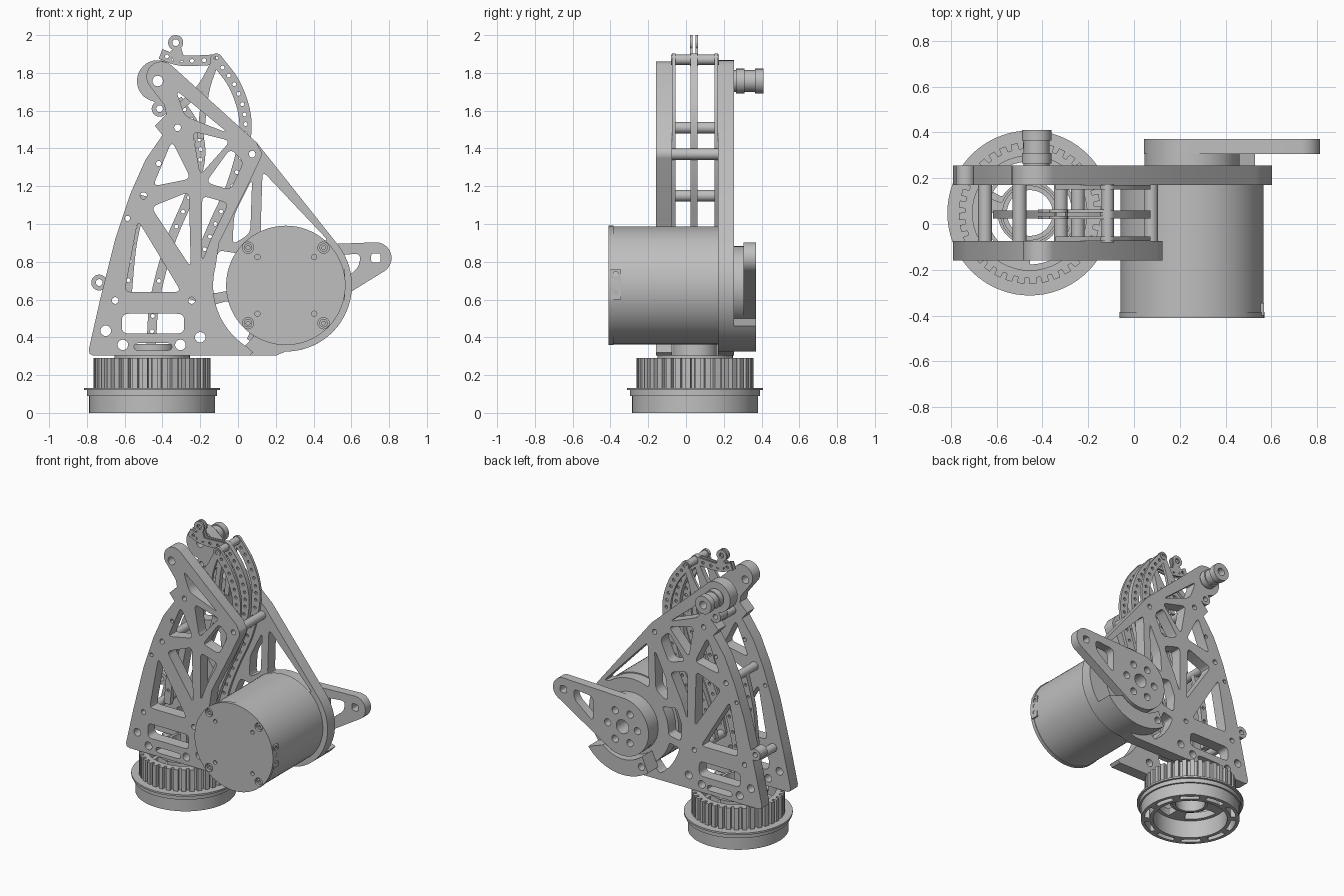
import bpy, bmesh, math
from mathutils import Vector, Matrix

if "Cube" in bpy.data.objects:
    bpy.data.objects.remove(bpy.data.objects["Cube"], do_unlink=True)

grey = bpy.data.materials.new("machined_grey")
grey.use_nodes = True
GREY = (0.52, 0.52, 0.52, 1)
grey.diffuse_color = GREY
grey.node_tree.nodes["Principled BSDF"].inputs["Base Color"].default_value = GREY


# ---- 2D shape helpers ----
def arc(c, r, a0=0, a1=360, n=32):
    full = abs(a1 - a0) == 360
    steps = n if full else n - 1
    return [(c[0] + r * math.cos(math.radians(a0 + (a1 - a0) * i / steps)),
             c[1] + r * math.sin(math.radians(a0 + (a1 - a0) * i / steps))) for i in range(n)]


def rounded(pts, r=0.035, n=5):
    out = []
    for i, p in enumerate(pts):
        p, a, b = Vector(p), Vector(pts[i - 1]), Vector(pts[(i + 1) % len(pts)])
        s = p + (a - p).normalized() * min(r, (a - p).length * 0.45)
        e = p + (b - p).normalized() * min(r, (b - p).length * 0.45)
        for k in range(n):
            t = k / (n - 1)
            out.append(tuple(s * (1 - t) ** 2 + p * 2 * t * (1 - t) + e * t * t))
    return out


def smooth_path(pts, n=6):
    v = [Vector(p) for p in pts]
    v = [2 * v[0] - v[1]] + v + [2 * v[-1] - v[-2]]
    out = []
    for a, b, c, d in zip(v, v[1:], v[2:], v[3:]):
        for k in range(n):
            t = k / n
            out.append(0.5 * (2 * b + (c - a) * t + (2 * a - 5 * b + 4 * c - d) * t * t
                              + (3 * b - a - 3 * c + d) * t ** 3))
    return out + [v[-2]]


def hull(c0, r0, c1, r1):
    d = Vector(c1) - Vector(c0)
    base = math.degrees(math.atan2(d.y, d.x))
    k = math.degrees(math.acos((r0 - r1) / d.length))
    return arc(c0, r0, base + k, base + 360 - k, 40) + arc(c1, r1, base - k, base + k, 24)


def extrude(name, outline, holes, lo, hi, axis="Y", origin=(0, 0)):
    """Extrude a profile with holes along Y (profile in x,z) or Z (profile in x,y)."""
    cu = bpy.data.curves.new(name, "CURVE")
    cu.dimensions, cu.fill_mode, cu.extrude = "2D", "BOTH", (hi - lo) / 2
    for loop in [outline] + list(holes):
        sp = cu.splines.new("POLY")
        sp.points.add(len(loop) - 1)
        for q, p in zip(sp.points, loop):
            q.co = (p[0], p[1], 0, 1)
        sp.use_cyclic_u = True
    tmp = bpy.data.objects.new(name + "_profile", cu)
    bpy.context.collection.objects.link(tmp)
    bpy.context.view_layer.update()
    me = bpy.data.meshes.new_from_object(tmp.evaluated_get(bpy.context.evaluated_depsgraph_get()))
    bpy.data.objects.remove(tmp, do_unlink=True)
    mid = (lo + hi) / 2
    if axis == "Y":
        me.transform(Matrix.Translation((0, mid, 0)) @ Matrix.Rotation(math.pi / 2, 4, "X"))
    else:
        me.transform(Matrix.Translation((origin[0], origin[1], mid)))
    bm = bmesh.new()
    bm.from_mesh(me)
    bmesh.ops.remove_doubles(bm, verts=bm.verts, dist=1e-5)
    bmesh.ops.recalc_face_normals(bm, faces=bm.faces)
    bm.to_mesh(me)
    bm.free()
    me.materials.clear()
    me.materials.append(grey)
    ob = bpy.data.objects.new(name, me)
    bpy.context.collection.objects.link(ob)
    bpy.ops.object.select_all(action="DESELECT")
    ob.select_set(True)
    bpy.context.view_layer.objects.active = ob
    bpy.ops.object.shade_smooth_by_angle(angle=math.radians(30))
    return ob


def tube(name, c, r, hole, lo, hi):
    return extrude(name, arc(c, r), [arc(c, hole, n=20)], lo, hi)


# ---- side plates ----
MOTOR, PIVOT = (0.253, 0.675), (-0.425, 1.757)
RODS = [(-0.32, 1.51), (0.075, 1.37), (-0.5, 1.15), (-0.65, 0.595), (-0.245, 0.595)]
left_edge = [(-0.765, 0.303), (-0.785, 0.312), (-0.79, 0.335), (-0.73, 0.6), (-0.65, 0.92), (-0.57, 1.16),
             (-0.49, 1.34), (-0.4, 1.47), (-0.44, 1.52), (-0.38, 1.58), (-0.39, 1.63)]
windows = [rounded(w) for w in (
    [(-0.33, 1.71), (-0.05, 1.48), (-0.28, 1.57)],
    [(-0.24, 1.49), (-0.04, 1.44), (-0.2, 1.26)],
    [(-0.17, 1.22), (-0.04, 1.4), (0.03, 1.33), (-0.04, 1.18)],
    [(-0.35, 1.44), (-0.25, 1.24), (-0.45, 1.2)],
    [(-0.46, 1.09), (-0.26, 1.17), (-0.25, 0.77)],
    [(-0.53, 1.02), (-0.3, 0.64), (-0.6, 0.64)],
    [(-0.19, 1.15), (-0.05, 1.11), (-0.14, 0.93), (-0.19, 0.8)],
    [(-0.615, 0.42), (-0.615, 0.525), (-0.285, 0.525), (-0.285, 0.42)],
    [(-0.55, 0.33), (-0.55, 0.37), (-0.35, 0.37), (-0.35, 0.33)])]
holes = [arc(c, 0.018, n=16) for c in RODS]
holes += [arc(c, 0.028, n=20) for c in ((-0.7, 0.435), (-0.61, 0.36), (-0.305, 0.36), (-0.2, 0.4), PIVOT)]
holes += [arc(c, 0.014, n=12) for c in ((-0.585, 1.03), (-0.42, 1.32))]

front_top = arc((-0.405, 1.78), 0.08, 225, 50, 20) + [(0.1, 1.43)]
front_edge = arc((0.075, 1.37), 0.05, 45, -30, 8) + [(0.05, 1.2), (-0.04, 1.02), (-0.1, 0.9)]
front_edge += arc(MOTOR, 0.385, 165, 238, 16) + [(0.08, 0.32), (0.06, 0.303)]
extrude("front_plate", left_edge + front_top + front_edge, windows + holes, -0.16, -0.075)

back_top = arc(PIVOT, 0.11, 250, 50, 20) + [(0.1, 1.43)]
back_edge = arc(MOTOR, 0.35, 40, -90, 30) + [(0.2, 0.303)]
back_windows = [rounded([(0.13, 1.28), (0.48, 0.91)] + arc(MOTOR, 0.305, 52, 116, 8)),
                rounded([(0.075, 1.24), (0.065, 0.95), (-0.03, 0.89), (-0.02, 1.05)]),
                rounded(arc(MOTOR, 0.29, 145, 185, 6) + [(-0.135, 0.63), (-0.145, 0.75), (-0.1, 0.86)], 0.02),
                rounded(arc(MOTOR, 0.31, 195, 238, 8) + arc(MOTOR, 0.393, 236, 195, 8), 0.02)]
extrude("back_plate", left_edge + back_top + back_edge, windows + back_windows + holes, 0.17, 0.255)

# ---- spacers between the plates, ears on the back plate ----
for i, c in enumerate(RODS):
    tube(f"spacer_{i}", c, 0.03, 0.018, -0.075, 0.17)
for i, c in enumerate([(-0.735, 0.69), (-0.415, 1.61)]):
    tube(f"back_plate_ear_{i}", c, 0.042, 0.018, 0.17, 0.255)

# ---- guide roller on the pivot ----
tube("roller_shaft", PIVOT, 0.057, 0.028, 0.25, 0.41)
for lo, hi in ((0.265, 0.31), (0.365, 0.41)):
    tube("roller_band", PIVOT, 0.065, 0.028, lo, hi)

# ---- curved perforated sector ----
HINGE = (-0.115, 1.87)


def band(name, path, width, lo, hi, dots=True):
    p = smooth_path(path)
    side = []
    for i in range(len(p)):
        t = (p[min(i + 1, len(p) - 1)] - p[max(i - 1, 0)]).normalized()
        side.append(Vector((-t.y, t.x)) * width / 2)
    outline = [a + s for a, s in zip(p, side)] + [a - s for a, s in zip(p, side)][::-1]
    extrude(name, outline, [arc(c, 0.011, n=8) for c in p[2:-2:2]] if dots else [], lo, hi)


outer = [HINGE, (-0.02, 1.74), (0.035, 1.58), (0.03, 1.42), (-0.03, 1.2),
         (-0.12, 1.0), (-0.2, 0.8), (-0.25, 0.6)]
inner = [(-0.32, 1.66), (-0.22, 1.5), (-0.2, 1.34), (-0.26, 1.14), (-0.36, 0.9), (-0.44, 0.6), (-0.46, 0.35)]
for label, lo, hi in (("front", -0.075, -0.055), ("middle", 0.025, 0.06), ("back", 0.15, 0.17)):
    band(f"sector_outer_{label}", outer, 0.065, lo, hi)
    band(f"sector_strut_{label}", [HINGE, (-0.2, 1.72), (-0.33, 1.6)], 0.04, lo, hi, False)
    band(f"sector_brace_{label}", [HINGE, (-0.17, 1.7), (-0.2, 1.45)], 0.035, lo, hi, False)
    tube(f"sector_hinge_{label}", HINGE, 0.033, 0.018, lo, hi)
band("sector_inner", inner, 0.05, 0.025, 0.06)
band("sector_rear", [(-0.5, 1.15), (-0.56, 0.9), (-0.59, 0.6)], 0.05, 0.025, 0.06)
for label, lo, hi in (("front", 0.022, 0.034), ("back", 0.051, 0.063)):
    band(f"top_lever_{label}", [(-0.41, 1.9), (-0.3, 1.865), HINGE], 0.055, lo, hi)
    tube(f"top_lever_eye_{label}", (-0.33, 1.96), 0.04, 0.018, lo, hi)
    band(f"top_lever_neck_{label}", [(-0.33, 1.925), (-0.31, 1.86)], 0.06, lo, hi, False)
tube("hinge_pin", HINGE, 0.027, 0.016, -0.08, 0.175)

# ---- motor ----
corners = [(MOTOR[0] + sx * 0.2, MOTOR[1] + sz * 0.2) for sx in (-1, 1) for sz in (-1, 1)]
inset = [(MOTOR[0] + sx * 0.15, MOTOR[1] + sz * 0.15) for sx in (-1, 1) for sz in (-1, 1)]
extrude("motor_body", arc(MOTOR, 0.312, n=72), [], -0.385, 0.17)
extrude("motor_cap", arc(MOTOR, 0.316, n=72),
        [arc(c, 0.03, n=16) for c in corners] + [arc(c, 0.014, n=12) for c in inset], -0.41, -0.385)
for c in corners:
    tube("motor_screw", c, 0.022, 0.01, -0.4, -0.38)
socket = [(-0.4, 0.6), (-0.345, 0.6), (-0.345, 0.76), (-0.4, 0.76)]
plug = extrude("motor_connector", socket, [arc((-0.372, z), 0.014, n=12) for z in (0.64, 0.69, 0.735)],
               -0.01, 0.01, "Z")
plug.matrix_world = Matrix(((0, 0, 1, 0.557), (1, 0, 0, 0), (0, 1, 0, 0), (0, 0, 0, 1)))

# ---- output hub, arm and stop ----
bolts = [arc(c, 0.026, n=14) for c in arc(MOTOR, 0.12, n=6)]
extrude("output_hub", arc(MOTOR, 0.208, n=48), [arc(MOTOR, 0.05, n=24)] + bolts, 0.255, 0.31)
TIP = (0.73, 0.82)
extrude("output_arm", hull(MOTOR, 0.21, TIP, 0.083),
        [arc(MOTOR, 0.05, n=24), rounded([(0.49, 0.83), (0.65, 0.845), (0.64, 0.77), (0.49, 0.65)]),
         rounded([(0.705, 0.795), (0.755, 0.795), (0.755, 0.845), (0.705, 0.845)], 0.015)] + bolts, 0.305, 0.37)
extrude("arm_stop", arc(MOTOR, 0.235, 228, 312, 20) + arc(MOTOR, 0.35, 322, 234, 24),
        [arc(arc(MOTOR, 0.295, 239, 240, 2)[0], 0.025, n=16)], 0.25, 0.37)

# ---- toothed pulley base ----
BASE = (-0.455, 0.048)
teeth = []
for i in range(36):
    for da, r in ((0, 0.31), (5.5, 0.31), (6, 0.283), (9.5, 0.283)):
        teeth += arc((0, 0), r, i * 10 + da, 0, 2)[:1]


def ring(name, r, hole, lo, hi, extra=()):
    extrude(name, r if isinstance(r, list) else arc((0, 0), r, n=72),
            [arc((0, 0), hole, n=48)] + list(extra), lo, hi, "Z", BASE)


def arc_slots(r0, r1, span, step):
    return [rounded(arc((0, 0), r0, a, a + span, 8) + arc((0, 0), r1, a + span, a, 8), 0.01)
            for a in range(0, 360, step)]


ring("pulley_lower_ring", 0.333, 0.25, 0, 0.09, arc_slots(0.275, 0.31, 26, 36))
ring("pulley_flange", 0.345, 0.25, 0.09, 0.125)
ring("pulley_flange_lip", 0.36, 0.25, 0.12, 0.133)
ring("pulley_teeth", teeth, 0.25, 0.13, 0.29)
ring("pulley_web", 0.252, 0.1, 0.13, 0.18, arc_slots(0.14, 0.225, 60, 90))
ring("bearing_neck", 0.12, 0.1, 0.12, 0.365)
ring("bearing_seat", 0.2, 0.1, 0.285, 0.305, arc_slots(0.13, 0.185, 70, 90))
